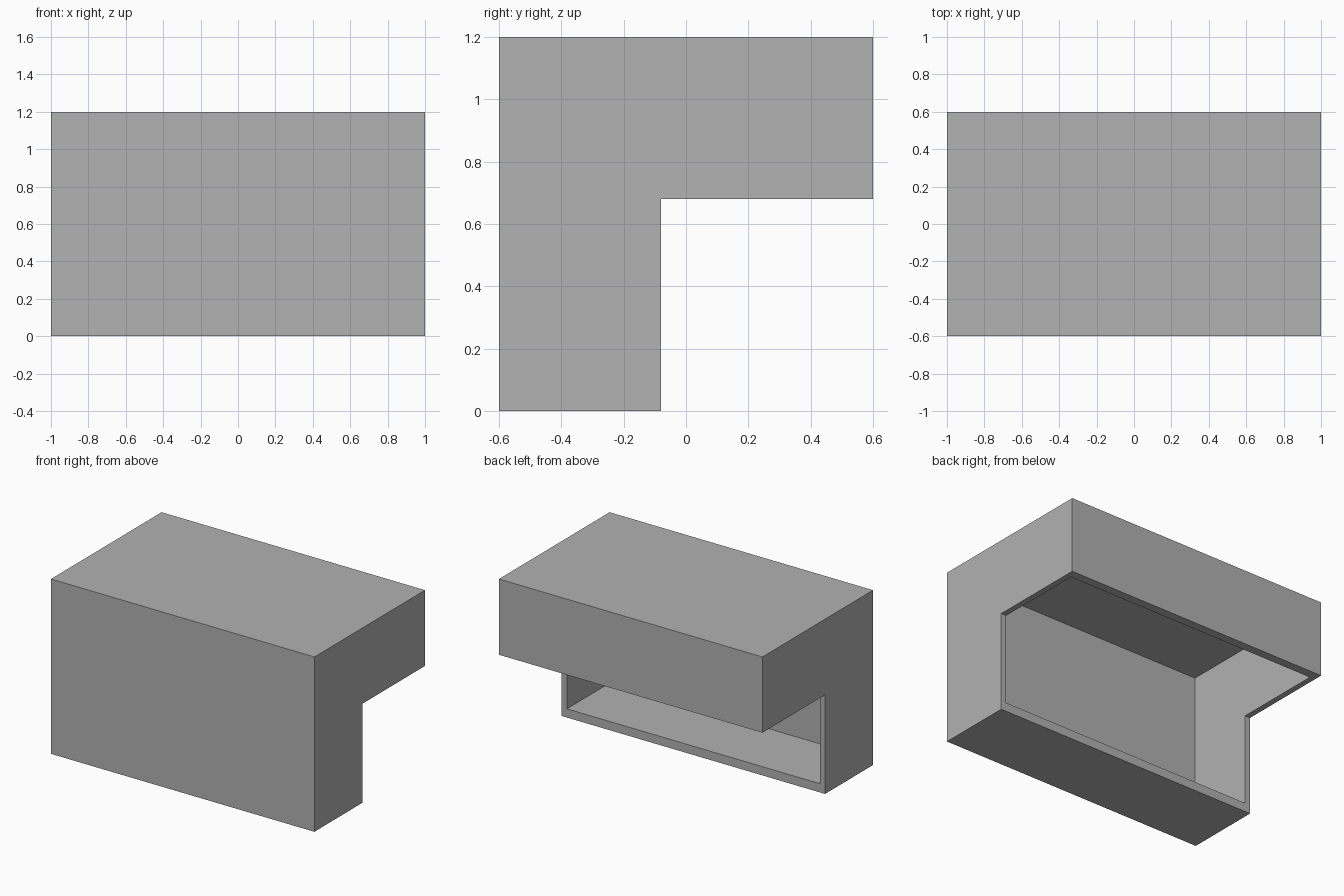
import bpy
import bmesh

default = bpy.data.objects.get("Cube")
if default:
    bpy.data.objects.remove(default, do_unlink=True)

# Single grey finish
grey = bpy.data.materials.new("plain_grey")
grey.use_nodes = True
colour = (0.445, 0.445, 0.445, 1.0)
grey.diffuse_color = colour
grey.node_tree.nodes["Principled BSDF"].inputs["Base Color"].default_value = colour


def prism(name, profile, half_width):
    """Extrude a side profile of (y, z) points across x."""
    bm = bmesh.new()
    face = bm.faces.new([bm.verts.new((-half_width, y, z)) for y, z in profile])
    side = bmesh.ops.extrude_face_region(bm, geom=[face])["geom"]
    verts = [v for v in side if isinstance(v, bmesh.types.BMVert)]
    bmesh.ops.translate(bm, verts=verts, vec=(2 * half_width, 0, 0))
    bmesh.ops.recalc_face_normals(bm, faces=bm.faces)
    mesh = bpy.data.meshes.new(name)
    bm.to_mesh(mesh)
    bm.free()
    mesh.materials.append(grey)
    obj = bpy.data.objects.new(name, mesh)
    bpy.context.collection.objects.link(obj)
    return obj


# Outer L-shaped body with the notch at the lower back
body = prism("hollow_corner_shell",
             [(-0.6, 0), (-0.08, 0), (-0.08, 0.68),
              (0.6, 0.68), (0.6, 1.2), (-0.6, 1.2)], 1.0)

# Rectangular cavity that opens through both notch faces
front, back, floor, ceiling = -0.56, 0.54, 0.06, 1.16
cavity = prism("cavity_cutter",
               [(front, floor), (back, floor), (back, ceiling), (front, ceiling)], 0.96)
cavity.hide_render = True
cavity.hide_viewport = False

cut = body.modifiers.new("cavity", 'BOOLEAN')
cut.operation = 'DIFFERENCE'
cut.solver = 'EXACT'
cut.object = cavity

# Apply the cut and discard the cutter
bpy.context.view_layer.objects.active = body
body.select_set(True)
bpy.ops.object.modifier_apply(modifier=cut.name)
bpy.data.objects.remove(cavity, do_unlink=True)
